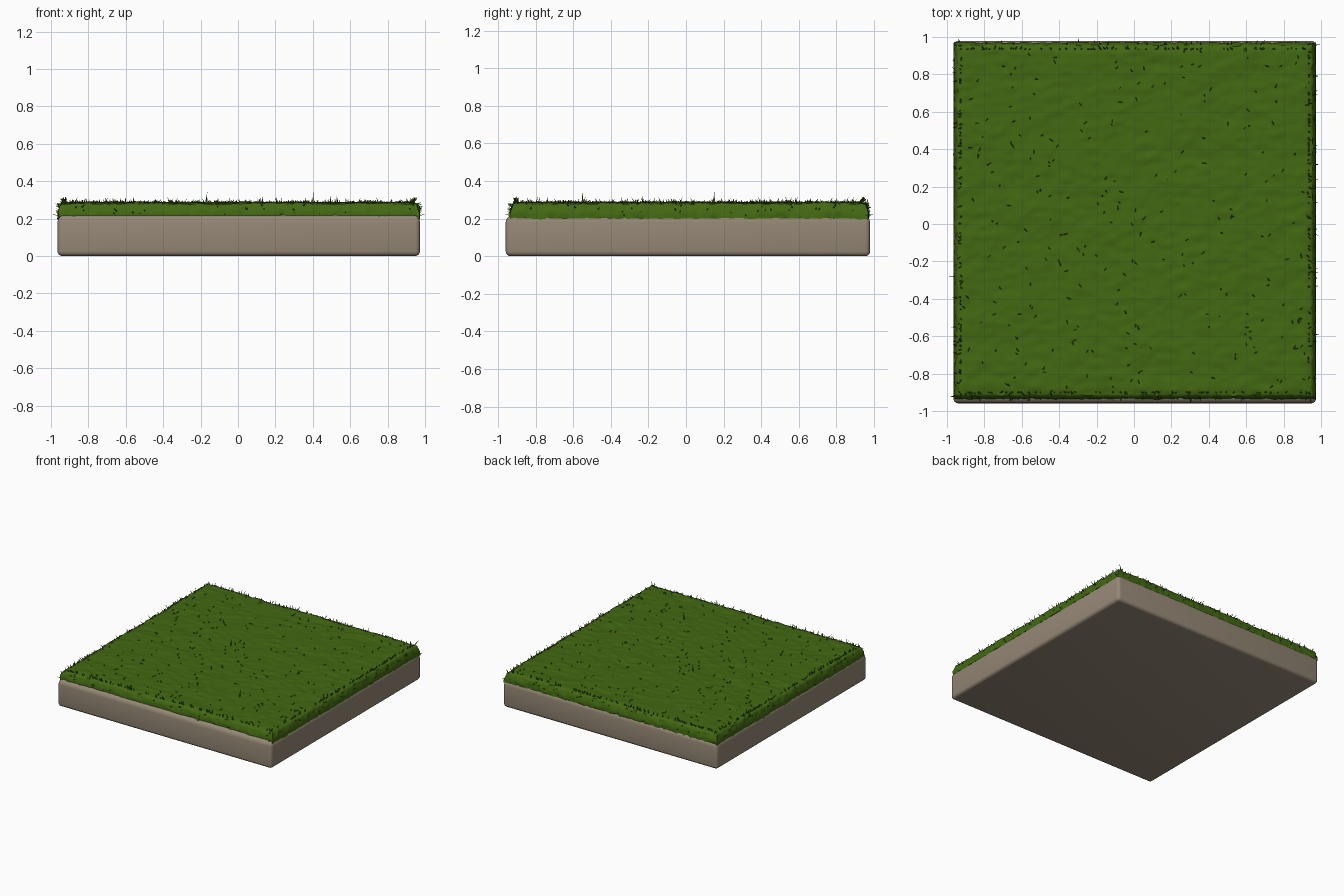
import bpy, bmesh, math, random
from mathutils import Vector, Matrix, noise

random.seed(7)
if "Cube" in bpy.data.objects:
    bpy.data.objects.remove(bpy.data.objects["Cube"], do_unlink=True)


def material(name, rgb):
    mat = bpy.data.materials.new(name)
    mat.use_nodes = True
    mat.diffuse_color = (*rgb, 1)
    mat.node_tree.nodes["Principled BSDF"].inputs["Base Color"].default_value = (*rgb, 1)
    return mat


def make_object(name, bm, mat):
    mesh = bpy.data.meshes.new(name)
    bm.normal_update()
    bm.to_mesh(mesh)
    bm.free()
    mesh.materials.append(mat)
    obj = bpy.data.objects.new(name, mesh)
    bpy.context.collection.objects.link(obj)
    return obj


def smooth(obj, degrees):
    bpy.ops.object.select_all(action="DESELECT")
    obj.select_set(True)
    bpy.context.view_layer.objects.active = obj
    bpy.ops.object.shade_smooth_by_angle(angle=math.radians(degrees))


stone = material("warm stone", (0.30, 0.245, 0.18))
green = material("grass green", (0.055, 0.14, 0.006))

# Stone slab: rounded block, with a softer shoulder along the top
CENTRE = Vector((0.004, 0.01, 0))
bm = bmesh.new()
bmesh.ops.create_cube(bm, size=1)
bmesh.ops.scale(bm, vec=(1.938, 1.938, 0.22), verts=bm.verts)
bmesh.ops.translate(bm, vec=CENTRE + Vector((0, 0, 0.11)), verts=bm.verts)
top_edges = [e for e in bm.edges if all(v.co.z > 0.2 for v in e.verts)]
other_edges = [e for e in bm.edges if e not in top_edges]
bmesh.ops.bevel(bm, geom=other_edges, offset=0.025, segments=4, profile=0.5, affect="EDGES")
top_face = max(bm.faces, key=lambda f: f.calc_center_median().z)
bmesh.ops.bevel(bm, geom=list(top_face.edges), offset=0.04, segments=4, profile=0.5, affect="EDGES")
smooth(make_object("stone_slab", bm, stone), 50)

# Turf: a fine sheet whose outer rings fold down over the sides
HALF_X, HALF_Y, TOP, DEPTH = 0.945, 0.932, 0.285, 0.085
TURF_CENTRE = Vector((0.004, 0.018, 0))


def bumps(p):
    broad = noise.noise(Vector((p.x * 5, p.y * 7, 1)))
    ripple = noise.noise(Vector((p.x * 12, p.y * 24, 4)))
    fine = noise.noise(Vector((p.x * 40, p.y * 40, 9)))
    return 0.005 * broad + 0.005 * ripple + 0.003 * fine


bm = bmesh.new()
bmesh.ops.create_grid(bm, x_segments=140, y_segments=140, size=1 + DEPTH)
for v in bm.verts:
    x, y = v.co.xy
    drop = max(0, abs(x) - 1, abs(y) - 1)
    edge = max(abs(x), abs(y))
    lean = 0.02 * min(1, drop / 0.05)
    px = max(-1, min(1, x)) * (HALF_X + lean)
    py = max(-1, min(1, y)) * (HALF_Y + lean)
    pz = TOP - drop - 0.008 * max(0, edge - 0.97) / 0.03 * (drop == 0)
    v.co = TURF_CENTRE + Vector((px, py, pz))
bmesh.ops.remove_doubles(bm, verts=bm.verts, dist=0.002)
for v in bm.verts:
    p = v.co.copy()
    v.co.z += bumps(p)
    if p.z < TOP - 0.001:
        ruffle = noise.noise_vector(p * 30) * 0.008
        v.co += Vector((ruffle.x, ruffle.y, ruffle.z * 0.4))
smooth(make_object("turf", bm, green), 70)

# Grass blades: slim tapered tufts, thicker along the rim
bm = bmesh.new()


def blade(root, direction, length, width):
    turn = direction.to_track_quat("Z", "Y").to_matrix().to_4x4()
    bmesh.ops.create_cone(bm, cap_ends=False, segments=3, radius1=width, radius2=0,
                          depth=length,
                          matrix=Matrix.Translation(root + direction * length * 0.35) @ turn)


def tilt(amount):
    return Vector((random.uniform(-amount, amount), random.uniform(-amount, amount), 0))


for i in range(260):
    root = TURF_CENTRE + Vector((random.uniform(-HALF_X, HALF_X), random.uniform(-HALF_Y, HALF_Y), TOP))
    low = (Vector((0, 0, 0.5)) + tilt(1)).normalized()
    blade(root, low, random.uniform(0.015, 0.03), 0.005)

for side in range(4):
    out = Vector((round(math.cos(side * math.pi / 2)), round(math.sin(side * math.pi / 2)), 0))
    along = Vector((-out.y, out.x, 0))
    reach = HALF_X if out.x else HALF_Y
    for i in range(80):
        slide = along * random.uniform(-0.95, 0.95)
        # upright blades on the rim
        root = TURF_CENTRE + out * (reach - 0.015) + slide + Vector((0, 0, TOP - 0.005))
        up = (Vector((0, 0, 1)) + out * random.uniform(0, 0.6) + tilt(0.5)).normalized()
        blade(root, up, random.choice((0.02, 0.03, 0.03, 0.045)), 0.006)
        # short blades poking out of the folded side
        if i % 3 == 0:
            root = TURF_CENTRE + out * (reach + 0.012) + slide + Vector((0, 0, random.uniform(0.215, 0.28)))
            blade(root, (out + tilt(0.5) + Vector((0, 0, 0.4))).normalized(),
                  random.uniform(0.015, 0.035), 0.005)
    # stray tips at the middle and corner of each side
    for s in (0.3, 0.94):
        root = TURF_CENTRE + out * (reach + 0.01) + along * s + Vector((0, 0, 0.215))
        blade(root, (out + Vector((0, 0, 0.15))).normalized(), 0.045, 0.006)
for x, y in ((-0.17, 0.15), (0.4, -0.55)):
    blade(Vector((x, y, TOP)), Vector((0.1, 0, 1)).normalized(), 0.07, 0.007)
make_object("grass_blades", bm, green)
